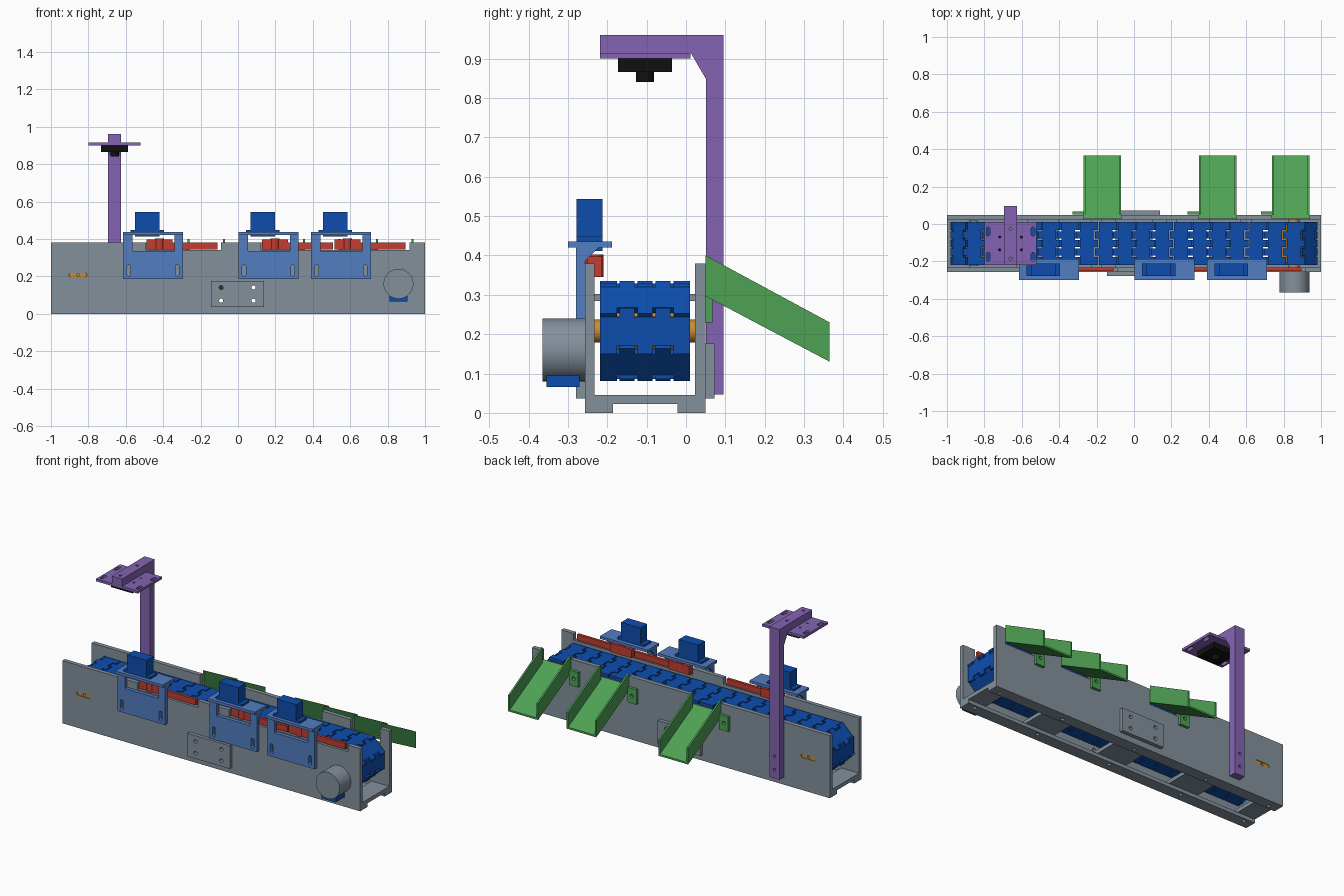
import bpy, bmesh, math
from mathutils import Vector

cube = bpy.data.objects.get("Cube")
if cube:
    bpy.data.objects.remove(cube)


def material(name, r, g, b):
    m = bpy.data.materials.new(name)
    m.use_nodes = True
    m.diffuse_color = (r, g, b, 1)
    m.node_tree.nodes["Principled BSDF"].inputs["Base Color"].default_value = (r, g, b, 1)
    return m


GREY = material("steel grey", .23, .28, .33)
BLUE = material("deep blue", .004, .075, .42)
SKY = material("bracket blue", .085, .205, .53)
GREEN = material("chute green", .077, .36, .09)
RED = material("arm red", .55, .045, .032)
PURPLE = material("mast purple", .23, .127, .445)
ORANGE = material("shaft orange", .58, .26, .03)
BLACK = material("camera black", .005, .005, .005)
parts = []


# Solids: each is (outline, axis, start, end)
def prism(points, axis, a, b):
    return points, axis, a, b


def box(x0, x1, y0, y1, z0, z1):
    return prism([(x0, y0), (x1, y0), (x1, y1), (x0, y1)], "z", z0, z1)


def slot(u, v, r, du, dv, axis, a, b, n=32):
    """Round-ended outline; with du = dv = 0 it is a plain cylinder."""
    pts = []
    for i in range(n):
        t = 2 * math.pi * (i + .5) / n
        c, s = math.cos(t), math.sin(t)
        pts.append((u + r * c + math.copysign(du, c), v + r * s + math.copysign(dv, s)))
    return prism(pts, axis, a, b)


def cyl(u, v, r, axis, a, b, n=32):
    return slot(u, v, r, 0, 0, axis, a, b, n)


def mesh_of(name, solids):
    bm = bmesh.new()
    place = {"x": lambda u, v, w: (w, u, v), "y": lambda u, v, w: (u, w, v),
             "z": lambda u, v, w: (u, v, w)}
    for pts, axis, a, b in solids:
        low, high = [[bm.verts.new(place[axis](u, v, w)) for u, v in pts] for w in (a, b)]
        bm.faces.new(low)
        bm.faces.new(high)
        for i in range(len(pts)):
            j = (i + 1) % len(pts)
            bm.faces.new((low[i], low[j], high[j], high[i]))
    bmesh.ops.recalc_face_normals(bm, faces=bm.faces)
    me = bpy.data.meshes.new(name)
    bm.to_mesh(me)
    bm.free()
    return me


def make(name, mat, solids, cuts=()):
    ob = bpy.data.objects.new(name, mesh_of(name, solids))
    bpy.context.collection.objects.link(ob)
    if cuts:
        tool = bpy.data.objects.new("cutter", mesh_of("cutter", cuts))
        tool.hide_render = True
        bpy.context.collection.objects.link(tool)
        mod = ob.modifiers.new("cut", "BOOLEAN")
        mod.operation, mod.solver, mod.object = "DIFFERENCE", "EXACT", tool
        graph = bpy.context.evaluated_depsgraph_get()
        cut_mesh = bpy.data.meshes.new_from_object(ob.evaluated_get(graph))
        ob.modifiers.clear()
        ob.data = cut_mesh
        bpy.data.objects.remove(tool)
    ob.data.materials.clear()
    ob.data.materials.append(mat)
    parts.append(ob)
    return ob


PUSHERS = (-.455, .1625, .55)
CHUTES = (-.17, .447, .838)
BARS = (-.94, -.5, 0, .5, .94)
AXLE_X, AXLE_Z = .855, .208

# Side walls with foot flanges, notches, tension slots and bolt holes
plate_holes = [cyl(x, z, .011, "y", -.4, .2, 16) for x in (-.09, .083) for z in (.07, .14)]
tension = slot(-AXLE_X, AXLE_Z, .011, .037, 0, "y", -.4, .2)
foot_holes = [cyl(x, y, .01, "z", -.1, .1, 16) for x in BARS for y in (-.207, .0)]
arm_notches = [box(a, b, -.3, -.2, .34, .5) for a, b in ((-.495, -.09), (.12, .917))]
chute_notches = [box(c - .1, c + .1, 0, .2, .285, .5) for c in CHUTES]
make("front_wall", GREY, [prism([(-.257, 0), (-.185, 0), (-.185, .022), (-.232, .022),
                                 (-.232, .38), (-.257, .38)], "x", -1, 1)],
     plate_holes + [tension] + foot_holes + arm_notches)
make("back_wall", GREY, [prism([(.049, 0), (-.022, 0), (-.022, .022), (.023, .022),
                                (.023, .38), (.049, .38)], "x", -1, 1)],
     plate_holes + [tension] + foot_holes + chute_notches)
make("cross_bars", GREY, [box(x - w, x + w, -.232, .023, .022, .045)
                          for x, w in zip(BARS, (.06, .1, .1, .1, .06))])
make("belt_supports", GREY, [box(x - .03, x + .03, -.232, .023, .284, .302)
                             for x in (-.6, -.2, .2, .6)])
for name, y0, y1 in (("front_joint_plate", -.279, -.257), ("back_joint_plate", .049, .072)):
    make(name, GREY, [box(-.145, .14, y0, y1, .036, .176)], plate_holes)

# Shafts, drums and tension blocks
make("drive_shaft", ORANGE, [cyl(AXLE_X, AXLE_Z, .029, "y", -.235, .023)])
make("idler_shaft", ORANGE, [cyl(-AXLE_X, AXLE_Z, .022, "y", -.225, .018)])
make("drums", ORANGE, [cyl(s * AXLE_X, AXLE_Z, .098, "y", -.205, -.003, 8) for s in (-1, 1)])
make("tension_blocks", ORANGE, [slot(-AXLE_X, AXLE_Z, .0108, .036, 0, "y", a, a + .02)
                                for a in (-.253, .026)],
     [cyl(-AXLE_X, AXLE_Z, .008, "y", -.4, .2, 16)])


# Hinged belt: castellated links laid round two eight-sided drums
def build_belt():
    pitch = 2 * (AXLE_X + .05) / 18
    radius = pitch / 2 / math.sin(math.pi / 8)
    path = []
    for side in (1, -1):
        for k in range(4):
            t = math.radians(67.5 - 45 * k)
            path.append(Vector((side * (AXLE_X + radius * math.cos(t)), 0,
                                AXLE_Z + side * radius * math.sin(t))))
        start = path[-1]
        path += [start - Vector((side * pitch * i, 0, 0)) for i in range(1, 18)]
    reach, gap, slack, thick = .011, .003, .0035, .02
    bands, y0, y1 = 5, -.218, .01
    step = (y1 - y0) / bands

    def edge(base, sign):
        pts = []
        for k in range(bands):
            odd = 1 if k % 2 == 0 else -1
            s = base + odd * reach - sign * gap
            h = odd * sign * slack
            a = y0 if k == 0 else y0 + k * step + h
            b = y1 if k == bands - 1 else y0 + (k + 1) * step - h
            pts += [(s, a), (s, b)]
        return pts

    outline = edge(pitch / 2, 1) + edge(-pitch / 2, -1)[::-1]
    bm = bmesh.new()
    for i, p in enumerate(path):
        q = path[(i + 1) % len(path)]
        mid, along = (p + q) / 2, (q - p).normalized()
        normal = Vector((-along.z, 0, along.x))
        top, low = [[bm.verts.new(mid + along * s + Vector((0, y, 0)) - normal * d)
                     for s, y in outline] for d in (0, thick)]
        bm.faces.new(top)
        bm.faces.new(low)
        for a in range(len(outline)):
            b = (a + 1) % len(outline)
            bm.faces.new((top[a], top[b], low[b], low[a]))
    bmesh.ops.recalc_face_normals(bm, faces=bm.faces)
    belt = make("belt", BLUE, [])
    bm.to_mesh(belt.data)
    bm.free()


build_belt()

# Drive motor and its connector
make("motor", GREY, [cyl(.858, .16, .08, "y", -.365, -.257, 48)])
make("motor_connector", BLUE, [box(.81, .905, -.355, -.27, .066, .1)])

# Pusher stations: bracket, servo and swinging arm
for n, c in enumerate(PUSHERS, 1):
    make(f"bracket_plate_{n}", SKY, [box(c - .16, c + .16, -.279, -.257, .186, .42)],
         [box(c - .11, c + .115, -.3, -.2, .335, .5)] +
         [slot(c + s * .13, .232, .01, 0, .02, "y", -.3, -.2, 16) for s in (-1, 1)])
    rib = [(-.257, .385), (-.257, .42), (-.222, .42)]
    make(f"bracket_top_{n}", SKY, [box(c - .16, c + .16, -.3, -.188, .42, .436)] +
         [prism(rib, "x", c + a, c + a + .014) for a in (-.16, .146)])
    s = c - .03
    make(f"servo_{n}", BLUE, [box(s - .065, s + .065, -.278, -.212, .412, .544),
                              box(s - .09, s + .09, -.278, -.212, .436, .448)])
    make(f"pusher_arm_{n}", RED, [box(c - .035, c + .105, -.25, -.213, .345, .398),
                                  cyl(c + .035, -.234, .024, "z", .345, .402),
                                  box(c + .1, c + .345, -.25, -.233, .345, .38)])

# Chutes: sloping floor, two side walls and a bolted flange
side = [(.05, .4), (.365, .23), (.365, .13), (.05, .297)]
floor = [(.03, .318), (.365, .141), (.365, .13), (.03, .307)]
for n, c in enumerate(CHUTES, 1):
    make(f"chute_{n}", GREEN, [prism(floor, "x", c - .1, c + .1)] +
         [prism(side, "x", c + a, c + a + .01) for a in (-.1, .09)])
    make(f"chute_flange_{n}", GREEN,
         [box(c - .16, c - .1, .05, .067, .23, .32), box(c + .1, c + .16, .05, .067, .23, .32),
          box(c - .1, c + .1, .05, .067, .23, .297)],
         [cyl(c + a, .275, .011, "y", 0, .1, 16) for a in (-.13, .13)])

# Camera mast
mx = -.66
make("mast", PURPLE, [prism([(.051, .047), (.095, .047), (.095, .96), (-.218, .96), (-.218, .915),
                             (.012, .915), (.051, .848)], "x", mx - .034, mx + .034)],
     [cyl(mx, z, .009, "y", 0, .2, 16) for z in (.1, .18)] +
     [cyl(mx, y, .008, "z", .8, 1, 16) for y in (-.185, -.025)])
make("camera_plate", PURPLE, [box(mx - .14, mx + .14, -.218, .012, .9, .915)],
     [slot(mx + a, y, .01, 0, .014, "z", .8, 1, 16) for a in (-.12, .12) for y in (-.175, -.04)] +
     [cyl(mx + a, y, .006, "z", .8, 1, 16) for a in (-.058, .058) for y in (-.138, -.07)])
make("camera_body", BLACK, [box(mx - .072, mx + .072, -.173, -.035, .866, .9)])
make("camera_lens", BLACK, [cyl(mx, -.104, .023, "z", .841, .87)])

# Smooth the round parts, keep the edges sharp
bpy.ops.object.select_all(action="DESELECT")
for ob in parts:
    ob.select_set(True)
bpy.context.view_layer.objects.active = parts[0]
bpy.ops.object.shade_smooth_by_angle(angle=math.radians(30))
